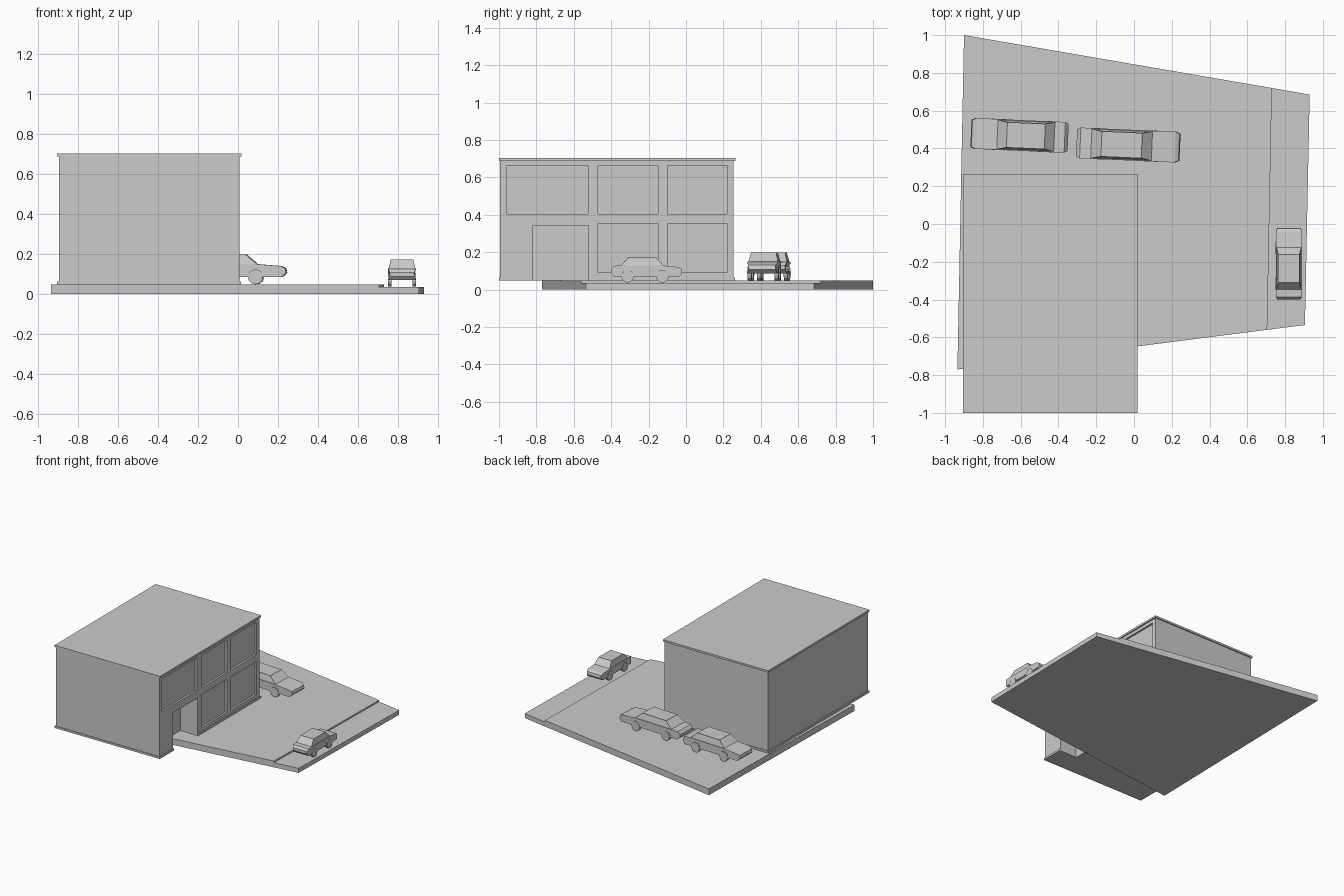
import bpy, bmesh, math
from mathutils import Matrix, Vector

if "Cube" in bpy.data.objects:
    bpy.data.objects.remove(bpy.data.objects["Cube"])


def finish(name, bm):
    bmesh.ops.recalc_face_normals(bm, faces=bm.faces)
    me = bpy.data.meshes.new(name)
    bm.to_mesh(me)
    bm.free()
    ob = bpy.data.objects.new(name, me)
    bpy.context.collection.objects.link(ob)
    return ob


def add_box(bm, lo, hi):
    lo, hi = Vector(lo), Vector(hi)
    m = Matrix.Translation((lo + hi) / 2) @ Matrix.Diagonal((*(hi - lo), 1))
    bmesh.ops.create_cube(bm, size=1, matrix=m)


def box(name, lo, hi):
    bm = bmesh.new()
    add_box(bm, lo, hi)
    return finish(name, bm)


def slab(name, pts, height):
    bm = bmesh.new()
    f = bm.faces.new([bm.verts.new((x, y, 0)) for x, y in pts])
    ext = bmesh.ops.extrude_face_region(bm, geom=[f])["geom"]
    for v in ext:
        if isinstance(v, bmesh.types.BMVert):
            v.co.z = height
    return finish(name, bm)


# Ground: raised yard and a slightly lower street strip
slab("yard_slab", [(-0.9, 1), (0.73, 0.72), (0.705, -0.56), (-0.935, -0.77)], 0.049)
slab("street_strip", [(0.73, 0.72), (0.93, 0.685), (0.905, -0.535), (0.705, -0.56)], 0.036)

# Building
walls = box("building_walls", (-0.895, -0.994, 0.05), (0.008, 0.255, 0.69))
plinth = box("building_plinth", (-0.904, -1, 0.049), (0.016, 0.262, 0.064))
box("roof_cap", (-0.904, -1, 0.688), (0.018, 0.264, 0.703))

# Window and doorway recesses on the right side
bm = bmesh.new()
bays = [(-0.47, -0.15), (-0.10, 0.22)]
for z0, z1, row in [(0.405, 0.663, [(-0.96, -0.525)] + bays), (0.09, 0.352, bays)]:
    for y0, y1 in row:
        add_box(bm, (-0.007, y0, z0), (0.1, y1, z1))
add_box(bm, (-0.14, -0.82, 0.0), (0.1, -0.52, 0.343))
cutter = finish("opening_cutter", bm)
cutter.hide_render = True
cutter.display_type = 'WIRE'
for ob in (walls, plinth):
    mod = ob.modifiers.new("openings", 'BOOLEAN')
    mod.object = cutter
    mod.operation = 'DIFFERENCE'
    mod.solver = 'EXACT'


def car(name, x, y, z, length, width, height, angle):
    place = Matrix.Translation((x, y, z)) @ Matrix.Rotation(math.radians(angle), 4, 'Z')

    # Body: side profile (length fraction, height fraction), nose towards +x
    prof = [(-0.46, 0.25), (-0.5, 0.38), (-0.5, 0.53), (-0.465, 0.66), (-0.37, 0.67),
            (0.24, 0.67), (0.45, 0.61), (0.49, 0.54), (0.5, 0.38), (0.46, 0.25)]
    bm = bmesh.new()
    rings = []
    for side in (-1, 1):
        rings.append([bm.verts.new((s * length, side * width / 2 *
                     (0.88 if abs(s) > 0.485 else 1), h * height)) for s, h in prof])
    n = len(prof)
    for i in range(n):
        j = (i + 1) % n
        bm.faces.new((rings[0][i], rings[0][j], rings[1][j], rings[1][i]))
    for r in rings:
        bm.faces.new(r)
    finish(name + "_body", bm).matrix_world = place

    # Cabin: tapered block with recessed windows all round
    bm = bmesh.new()
    bmesh.ops.create_cube(bm, size=1)
    for v in bm.verts:
        top, front = v.co.z > 0, v.co.x > 0
        s = (0.13 if front else -0.26) if top else (0.24 if front else -0.37)
        v.co = Vector((s * length,
                       math.copysign(width * (0.41 if top else 0.485), v.co.y),
                       height * (1 if top else 0.65)))
    bm.normal_update()
    sides = [f for f in bm.faces if abs(f.normal.z) < 0.95]
    bmesh.ops.inset_individual(bm, faces=sides, thickness=0.006, depth=-0.002)
    finish(name + "_cabin", bm).matrix_world = place

    # Wheels
    bm = bmesh.new()
    r = height * 0.25
    for s in (-0.27, 0.22):
        for side in (-1, 1):
            m = (Matrix.Translation((s * length, side * width * 0.44, r))
                 @ Matrix.Rotation(math.pi / 2, 4, 'X'))
            bmesh.ops.create_cone(bm, cap_ends=True, segments=14, radius1=r, radius2=r,
                                  depth=width * 0.13, matrix=m)
    finish(name + "_wheels", bm).matrix_world = place


# Parked cars
car("street_car", 0.82, -0.21, 0.037, 0.38, 0.138, 0.136, 90)
car("rear_car", -0.606, 0.469, 0.049, 0.515, 0.163, 0.15, 177.5)
car("middle_car", -0.03, 0.418, 0.049, 0.548, 0.163, 0.15, -2.5)
